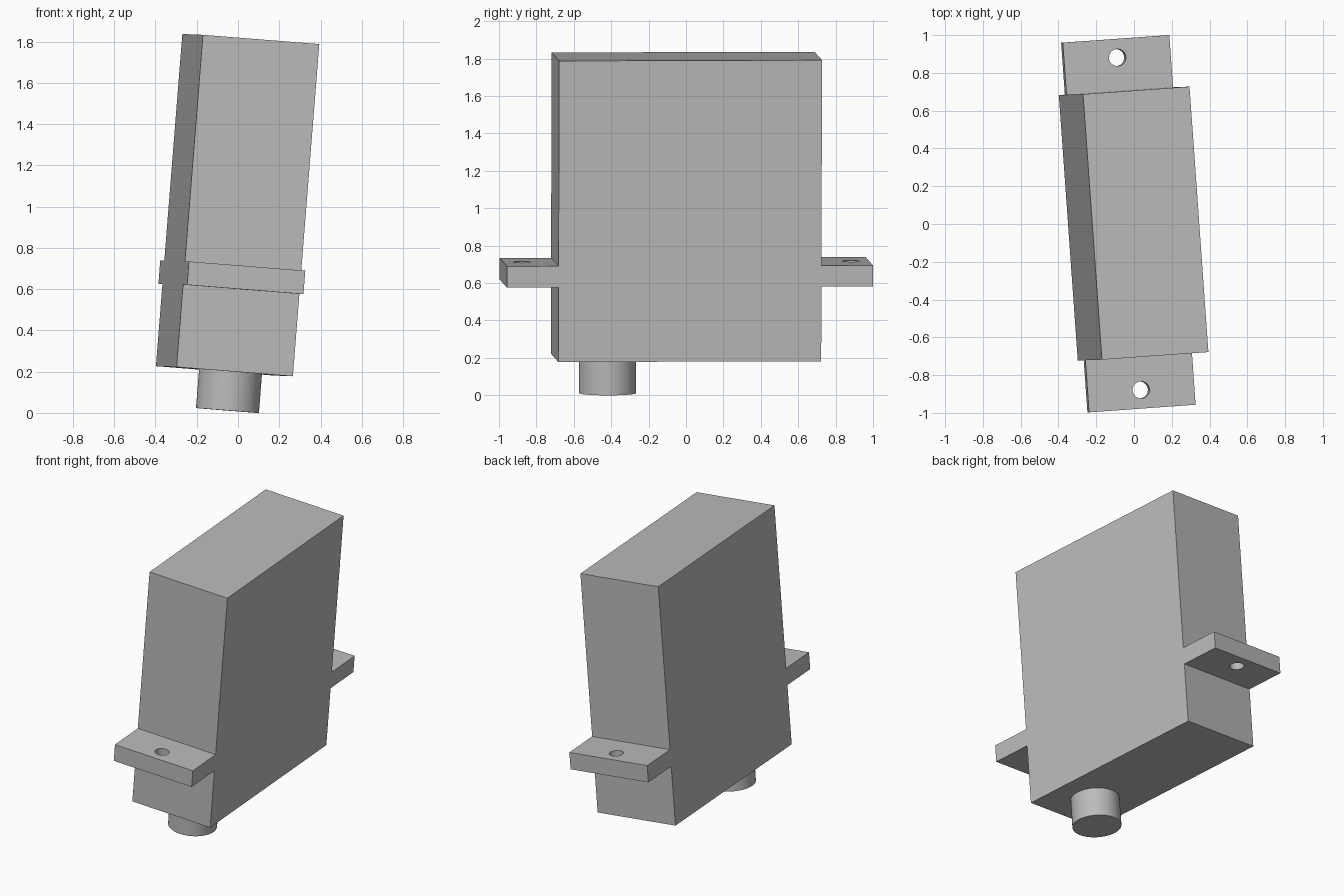
import bpy, bmesh
from mathutils import Matrix, Vector

if "Cube" in bpy.data.objects:
    bpy.data.objects.remove(bpy.data.objects["Cube"])

WIDTH, HALF_LEN, HEIGHT = 0.567, 0.7045, 1.615
TAB_LEN, TAB_LOW, TAB_HIGH = 0.981, 0.4, 0.514
HOLE_Y, HOLE_R = 0.882, 0.045
SHAFT_Y, SHAFT_R, SHAFT_LEN = -0.421, 0.153, 0.19

# Slightly tilted frame of the whole assembly
up = Vector((0.0793, 0.0028, 0.9968)).normalized()
along = Vector((-0.071, 0.9975, 0.0028))
side = along.cross(up).normalized()
along = up.cross(side)
frame = Matrix.Translation((-0.066, 0, 0.202)) @ Matrix((side, along, up)).transposed().to_4x4()

grey = bpy.data.materials.new("plain grey")
grey.use_nodes = True
colour = (0.5, 0.5, 0.5, 1)
grey.diffuse_color = colour
grey.node_tree.nodes["Principled BSDF"].inputs["Base Color"].default_value = colour


def add_object(name, bm):
    bmesh.ops.recalc_face_normals(bm, faces=bm.faces)
    mesh = bpy.data.meshes.new(name)
    bm.to_mesh(mesh)
    bm.free()
    mesh.materials.append(grey)
    obj = bpy.data.objects.new(name, mesh)
    bpy.context.collection.objects.link(obj)
    obj.matrix_world = frame
    return obj


def cylinder(name, y, radius, low, high):
    bm = bmesh.new()
    bmesh.ops.create_cone(bm, cap_ends=True, segments=64, radius1=radius, radius2=radius,
                          depth=high - low,
                          matrix=Matrix.Translation((0, y, (low + high) / 2)))
    return add_object(name, bm)


def select(obj):
    bpy.ops.object.select_all(action="DESELECT")
    obj.select_set(True)
    bpy.context.view_layer.objects.active = obj


# Case with mounting tabs: mirrored side profile extruded across the width
half = [(HALF_LEN, 0), (HALF_LEN, TAB_LOW), (TAB_LEN, TAB_LOW),
        (TAB_LEN, TAB_HIGH), (HALF_LEN, TAB_HIGH), (HALF_LEN, HEIGHT)]
profile = half + [(-y, z) for y, z in reversed(half)]
bm = bmesh.new()
face = bm.faces.new([bm.verts.new((-WIDTH / 2, y, z)) for y, z in profile])
new = bmesh.ops.extrude_face_region(bm, geom=[face])["geom"]
bmesh.ops.translate(bm, vec=(WIDTH, 0, 0),
                    verts=[v for v in new if isinstance(v, bmesh.types.BMVert)])
case = add_object("case_with_mounting_tabs", bm)

# Screw holes through the tabs
for sign in (-1, 1):
    cutter = cylinder("hole_cutter", sign * HOLE_Y, HOLE_R, TAB_LOW - 0.1, TAB_HIGH + 0.1)
    cutter.hide_render = True
    cut = case.modifiers.new("screw_hole", "BOOLEAN")
    cut.operation = "DIFFERENCE"
    cut.solver = "EXACT"
    cut.object = cutter
    select(case)
    bpy.ops.object.modifier_apply(modifier=cut.name)
    bpy.data.objects.remove(cutter)

# Output shaft under the case
shaft = cylinder("output_shaft", SHAFT_Y, SHAFT_R, -SHAFT_LEN, 0)

for obj in (case, shaft):
    select(obj)
    bpy.ops.object.shade_smooth_by_angle()
